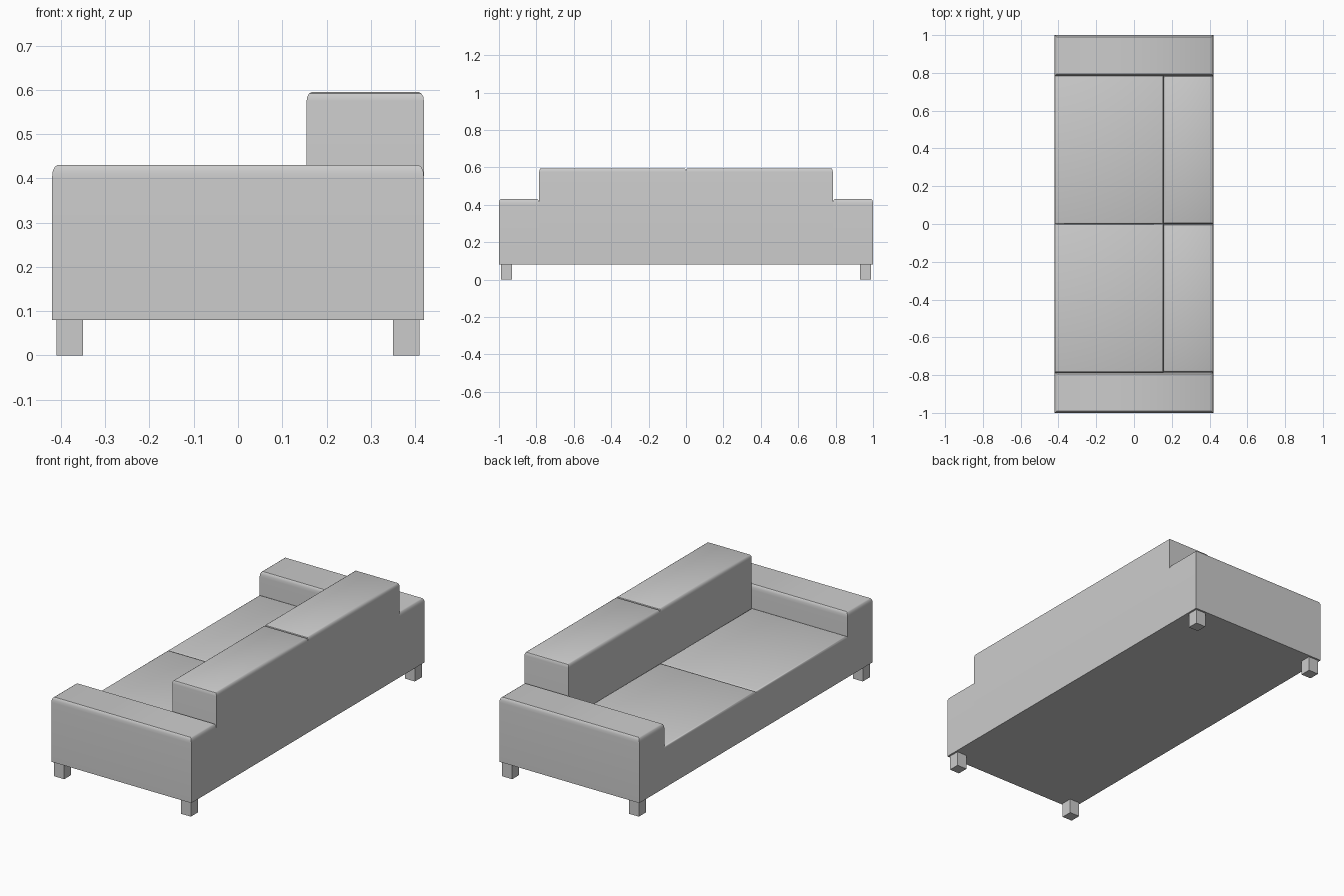
import bpy
import math

cube = bpy.data.objects.get("Cube")
if cube:
    bpy.data.objects.remove(cube, do_unlink=True)

GREY = (0.6, 0.6, 0.6, 1)
fabric = bpy.data.materials.new("grey_fabric")
fabric.use_nodes = True
fabric.diffuse_color = GREY
fabric.node_tree.nodes["Principled BSDF"].inputs["Base Color"].default_value = GREY


def block(name, x, y, z, rim=(0, 0, 0), steps=3):
    """Box over three (low, high) ranges, with an optional rounded top rim."""
    (x0, x1), (y0, y1), (z0, z1) = (sorted(r) for r in (x, y, z))
    rx, ry, rz = rim
    rings = [(0, 0, z0)]
    if rz:
        for i in range(steps + 1):
            a = math.pi / 2 * i / steps
            rings.append((rx * (1 - math.cos(a)), ry * (1 - math.cos(a)),
                          z1 - rz * (1 - math.sin(a))))
    else:
        rings.append((0, 0, z1))
    verts, faces = [], [(3, 2, 1, 0)]
    for ix, iy, h in rings:
        verts += [(x0 + ix, y0 + iy, h), (x1 - ix, y0 + iy, h),
                  (x1 - ix, y1 - iy, h), (x0 + ix, y1 - iy, h)]
    for r in range(len(rings) - 1):
        for k in range(4):
            a, b = 4 * r + k, 4 * r + (k + 1) % 4
            faces.append((a, b, b + 4, a + 4))
    n = len(verts)
    faces.append((n - 4, n - 3, n - 2, n - 1))
    mesh = bpy.data.meshes.new(name)
    mesh.from_pydata(verts, [], faces)
    mesh.materials.append(fabric)
    obj = bpy.data.objects.new(name, mesh)
    bpy.context.collection.objects.link(obj)
    bpy.ops.object.select_all(action='DESELECT')
    obj.select_set(True)
    bpy.context.view_layer.objects.active = obj
    bpy.ops.object.shade_smooth_by_angle(angle=math.radians(35))
    return obj


HALF_DEPTH, BASE, ARM_IN, BACK_X = 0.42, 0.08, 0.785, 0.155

for side, s in (("front", -1), ("rear", 1)):
    # Low armrests at both ends
    block(side + "_armrest", (-HALF_DEPTH, HALF_DEPTH), (s * ARM_IN, s),
          (BASE, 0.43), (0.012, 0.01, 0.028))
    # Seat and backrest halves meeting at a shallow groove
    block(side + "_seat", (-HALF_DEPTH, BACK_X), (0, s * ARM_IN),
          (BASE, 0.305), (0.008, 0.008, 0.012))
    block(side + "_backrest", (BACK_X, HALF_DEPTH), (0, s * ARM_IN),
          (BASE, 0.595), (0.012, 0.01, 0.02))
    # Square feet at the corners
    for end, t in (("seat", -1), ("back", 1)):
        block(f"{side}_{end}_foot", (t * 0.35, t * 0.41), (s * 0.93, s * 0.99),
              (0, BASE))
